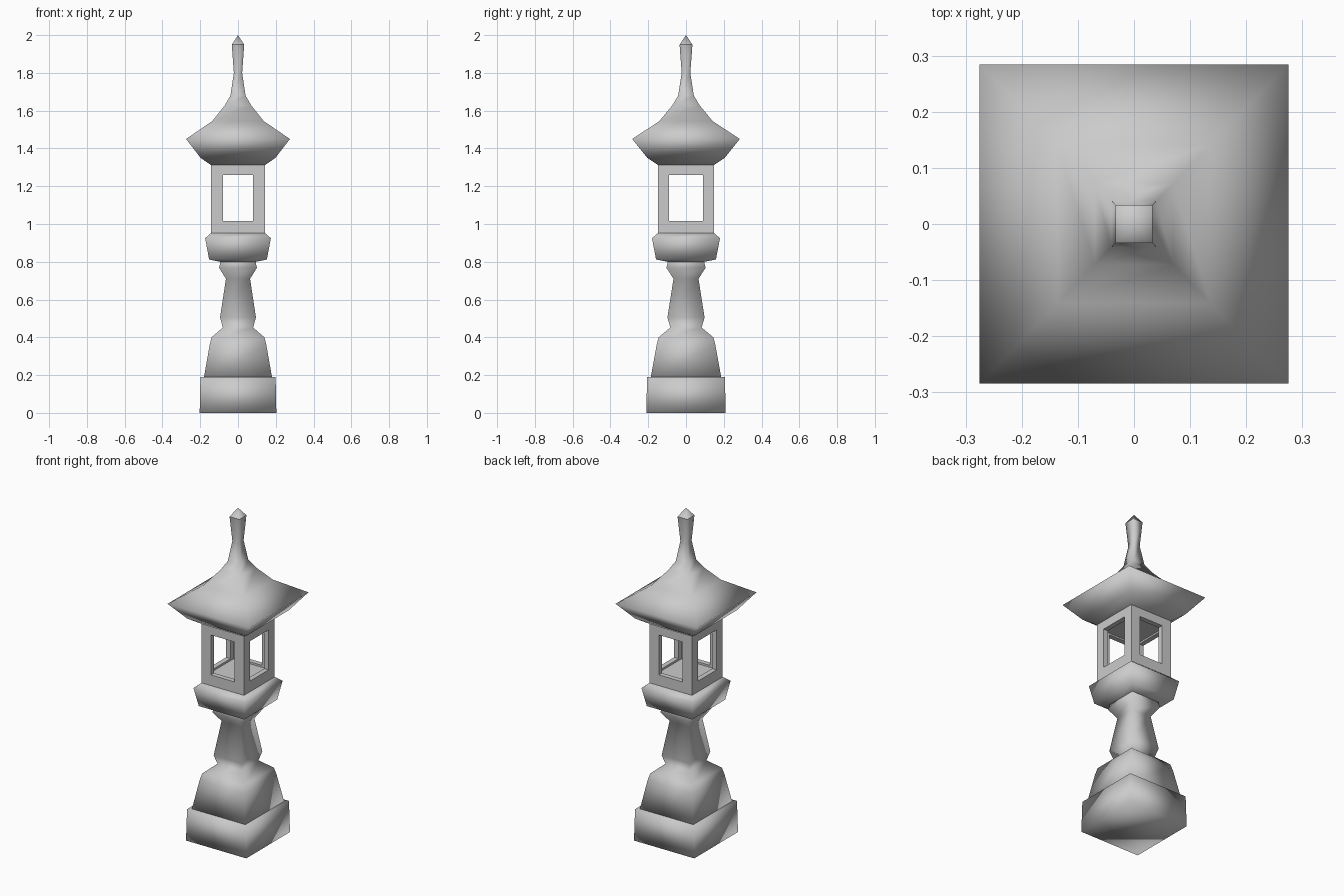
import bpy, bmesh, math

if "Cube" in bpy.data.objects:
    bpy.data.objects.remove(bpy.data.objects["Cube"])

DEPTH = 1.035  # depth is slightly larger than width


def loft(name, profile, cap_bottom=True, cap_top=True):
    """Stack square rings from (half_width, z) points; width 0 gives a point."""
    bm = bmesh.new()
    rings = []
    for w, z in profile:
        if w == 0:
            rings.append([bm.verts.new((0, 0, z))])
        else:
            rings.append([bm.verts.new((sx * w, sy * w * DEPTH, z))
                          for sx, sy in ((-1, -1), (1, -1), (1, 1), (-1, 1))])
    for a, b in zip(rings, rings[1:]):
        for i in range(4):
            j = (i + 1) % 4
            if len(b) == 1:
                bm.faces.new((a[i], a[j], b[0]))
            else:
                bm.faces.new((a[i], a[j], b[j], b[i]))
    if cap_bottom:
        bm.faces.new(rings[0][::-1])
    if cap_top and len(rings[-1]) == 4:
        bm.faces.new(rings[-1])
    for f in bm.faces:
        f.smooth = True
    mesh = bpy.data.meshes.new(name)
    bm.to_mesh(mesh)
    bm.free()
    obj = bpy.data.objects.new(name, mesh)
    bpy.context.collection.objects.link(obj)
    return obj


def box(name, hx, hy, z0, z1):
    bpy.ops.mesh.primitive_cube_add(size=2, location=(0, 0, (z0 + z1) / 2))
    obj = bpy.context.object
    obj.name = name
    obj.scale = (hx, hy, (z1 - z0) / 2)
    bpy.ops.object.transform_apply(location=True, rotation=False, scale=True)
    return obj


def cut(target, cutter):
    mod = target.modifiers.new("cut", 'BOOLEAN')
    mod.operation = 'DIFFERENCE'
    mod.solver = 'EXACT'
    mod.object = cutter
    bpy.context.view_layer.objects.active = target
    bpy.ops.object.modifier_apply(modifier=mod.name)
    bpy.data.objects.remove(cutter, do_unlink=True)


# Ground block
loft("plinth", [(0.203, 0), (0.199, 0.19)])

# Tapered foot, waisted column and its collar
loft("pedestal", [(0.18, 0.19), (0.15, 0.36), (0.14, 0.40), (0.08, 0.452),
                  (0.095, 0.505), (0.064, 0.71), (0.10, 0.768), (0.094, 0.795),
                  (0.094, 0.805)])

# Platform under the light chamber
loft("platform", [(0.07, 0.795), (0.153, 0.812), (0.174, 0.925), (0.143, 0.952)])

# Hollow light chamber with a window on each side
chamber = box("light_chamber", 0.143, 0.147, 0.952, 1.312)
cut(chamber, box("cavity", 0.113, 0.117, 1.005, 1.27))
cut(chamber, box("front_back_windows", 0.08, 0.4, 1.017, 1.26))
cut(chamber, box("side_windows", 0.4, 0.09, 1.017, 1.26))
bpy.ops.object.select_all(action='DESELECT')
chamber.select_set(True)
bpy.context.view_layer.objects.active = chamber
bpy.ops.object.shade_smooth_by_angle(angle=math.radians(30))

# Flared roof sweeping up into the finial
loft("roof", [(0.143, 1.312), (0.198, 1.35), (0.275, 1.45), (0.136, 1.545),
              (0.07, 1.628), (0.04, 1.68), (0.022, 1.80), (0.033, 1.95)],
     cap_top=False)
loft("finial_tip", [(0.033, 1.95), (0, 2.0)], cap_bottom=False)
